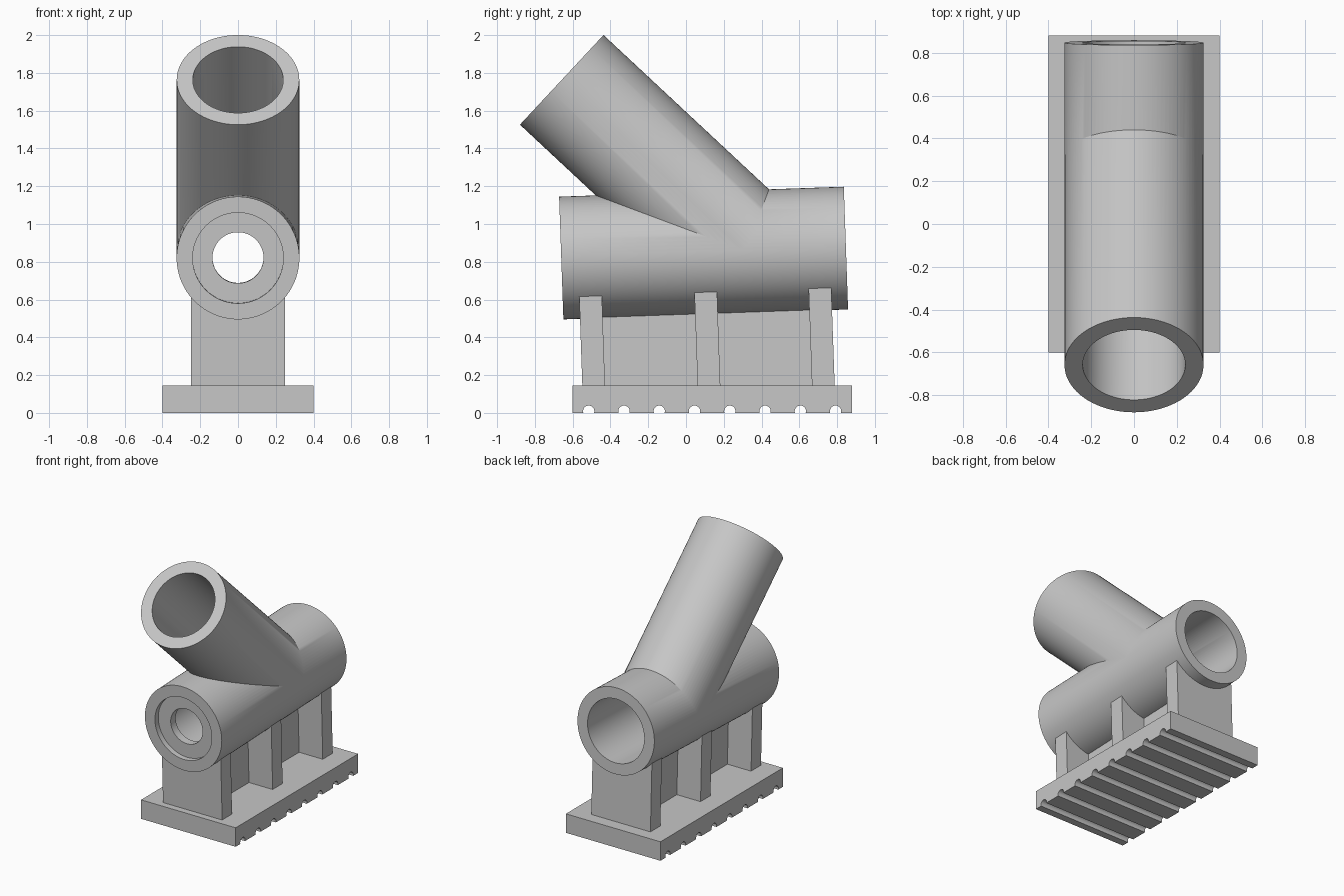
import bpy, bmesh, math
from mathutils import Matrix, Vector

if "Cube" in bpy.data.objects:
    bpy.data.objects.remove(bpy.data.objects["Cube"])

grey = bpy.data.materials.new("light_grey")
grey.diffuse_color = (0.57, 0.57, 0.57, 1)
grey.use_nodes = True
grey.node_tree.nodes["Principled BSDF"].inputs["Base Color"].default_value = grey.diffuse_color

# Tilted frame at the point where the two tube axes meet
FRAME = Matrix.Translation((0, 0.317, 0.854)) @ Matrix.Rotation(math.radians(2), 4, 'X')
MAIN, BRANCH = -90, 45      # axis angles inside the tilted frame
R_OUT, R_BORE, R_HOLE = 0.325, 0.24, 0.135
FRONT, BACK, BRANCH_LEN = -0.978, 0.53, 1.333


def to_object(name, bm):
    bmesh.ops.recalc_face_normals(bm, faces=bm.faces)
    mesh = bpy.data.meshes.new(name)
    bm.to_mesh(mesh)
    bm.free()
    mesh.materials.append(grey)
    obj = bpy.data.objects.new(name, mesh)
    bpy.context.collection.objects.link(obj)
    return obj


def rod(name, angle, start, end, radius):
    """Solid cylinder along one of the tube axes."""
    bm = bmesh.new()
    m = (FRAME @ Matrix.Rotation(math.radians(angle), 4, 'X')
         @ Matrix.Translation((0, 0, (start + end) / 2)))
    bmesh.ops.create_cone(bm, cap_ends=True, segments=96, radius1=radius,
                          radius2=radius, depth=end - start, matrix=m)
    return to_object(name, bm)


def tilted_box(name, half_x, y0, y1, z0, z1):
    bm = bmesh.new()
    m = (FRAME @ Matrix.Translation((0, (y0 + y1) / 2, (z0 + z1) / 2))
         @ Matrix.Diagonal((2 * half_x, y1 - y0, z1 - z0, 1)))
    bmesh.ops.create_cube(bm, size=1, matrix=m)
    return to_object(name, bm)


def combine(target, tool, operation):
    mod = target.modifiers.new("cut", 'BOOLEAN')
    mod.operation, mod.solver, mod.object = operation, 'EXACT', tool
    bpy.context.view_layer.objects.active = target
    bpy.ops.object.modifier_apply(modifier=mod.name)
    bpy.data.objects.remove(tool)


def shade(obj):
    bpy.ops.object.select_all(action='DESELECT')
    obj.select_set(True)
    bpy.context.view_layer.objects.active = obj
    bpy.ops.object.shade_smooth_by_angle(angle=math.radians(30))


# Y-shaped pipe: outer skin, then the bores
pipe = rod("y_pipe", MAIN, FRONT, BACK, R_OUT)
combine(pipe, rod("branch", BRANCH, 0, BRANCH_LEN, R_OUT - 0.0005), 'UNION')
bore = rod("bore", MAIN, FRONT + 0.10, BACK + 0.1, R_BORE)
combine(bore, rod("branch_bore", BRANCH, 0, BRANCH_LEN + 0.1, R_BORE - 0.0005), 'UNION')
combine(pipe, bore, 'DIFFERENCE')
# Front recess and the smaller hole through the end wall
combine(pipe, rod("recess", MAIN, FRONT - 0.1, FRONT + 0.04, R_BORE), 'DIFFERENCE')
combine(pipe, rod("hole", MAIN, FRONT - 0.05, FRONT + 0.2, R_HOLE), 'DIFFERENCE')
shade(pipe)

# Cross ribs and centre web, trimmed so they end inside the pipe wall
supports = [("front_rib", 0.25, -0.89, -0.77), ("middle_rib", 0.25, -0.28, -0.16),
            ("back_rib", 0.25, 0.325, 0.445),
            ("front_web", 0.05, -0.77, -0.28), ("back_web", 0.05, -0.16, 0.325)]
for name, half_x, y0, y1 in supports:
    part = tilted_box(name, half_x, y0, y1, -0.78, -0.2)
    combine(part, rod("trim", MAIN, -1.2, 1.0, 0.285), 'DIFFERENCE')

# Base plate: side profile with round grooves underneath, extruded across
profile = [(0.88, 0), (0.88, 0.145), (-0.6, 0.145), (-0.6, 0)]
for i in range(8):
    cy = -0.515 + i * 0.1867
    for k in range(13):
        a = math.pi * (1.1 - 1.2 * k / 12)
        profile.append((cy + 0.03 * math.cos(a), max(0, 0.009 + 0.03 * math.sin(a))))
bm = bmesh.new()
face = bm.faces.new([bm.verts.new((-0.4, y, z)) for y, z in profile])
ext = bmesh.ops.extrude_face_region(bm, geom=[face])
bmesh.ops.translate(bm, vec=Vector((0.8, 0, 0)),
                    verts=[v for v in ext["geom"] if isinstance(v, bmesh.types.BMVert)])
shade(to_object("base_plate", bm))
